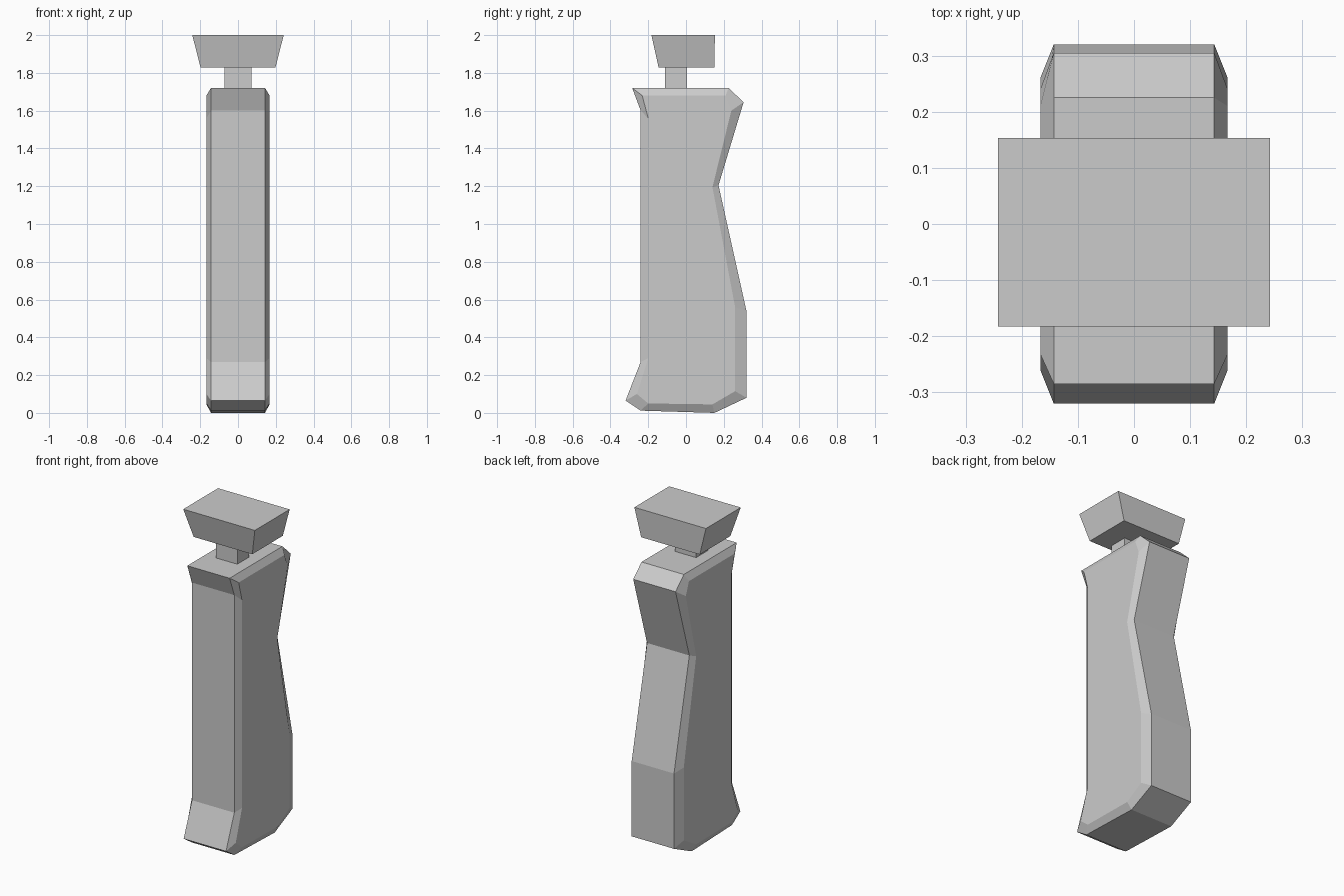
import bpy
import bmesh

cube = bpy.data.objects.get("Cube")
if cube:
    bpy.data.objects.remove(cube, do_unlink=True)

# Single grey material
grey = bpy.data.materials.new("light grey")
grey.use_nodes = True
colour = (0.6, 0.6, 0.6, 1)
grey.diffuse_color = colour
grey.node_tree.nodes["Principled BSDF"].inputs["Base Color"].default_value = colour


def loft(name, rings):
    """Skin a stack of equal-length closed rings and cap both ends."""
    bm = bmesh.new()
    loops = [[bm.verts.new(p) for p in ring] for ring in rings]
    for a, b in zip(loops, loops[1:]):
        for i in range(len(a)):
            j = (i + 1) % len(a)
            bm.faces.new((a[i], a[j], b[j], b[i]))
    bm.faces.new(loops[0])
    bm.faces.new(loops[-1])
    bmesh.ops.recalc_face_normals(bm, faces=bm.faces)
    mesh = bpy.data.meshes.new(name)
    bm.to_mesh(mesh)
    bm.free()
    mesh.materials.append(grey)
    obj = bpy.data.objects.new(name, mesh)
    bpy.context.collection.objects.link(obj)
    return obj


def rect(half_x, y0, y1, z):
    return [(-half_x, y0, z), (half_x, y0, z), (half_x, y1, z), (-half_x, y1, z)]


# Grip: side silhouette and the smaller outline of its flat cheeks, as (y, z)
silhouette = [(-0.285, 1.72), (0.225, 1.72), (0.305, 1.645), (0.172, 1.205),
              (0.32, 0.54), (0.32, 0.08), (0.15, 0.0), (-0.24, 0.012),
              (-0.32, 0.065), (-0.24, 0.27), (-0.24, 1.6)]
cheek = [(-0.232, 1.68), (0.21, 1.68), (0.24, 1.6), (0.14, 1.195),
         (0.26, 0.56), (0.26, 0.115), (0.14, 0.045), (-0.2, 0.05),
         (-0.26, 0.1), (-0.2, 0.29), (-0.2, 1.56)]
sections = [(-0.167, cheek), (-0.143, silhouette), (0.143, silhouette), (0.167, cheek)]
loft("grip", [[(x, y, z) for y, z in outline] for x, outline in sections])

# Stem joining the grip to the cap
loft("stem", [rect(0.072, -0.11, 0.005, z) for z in (1.72, 1.828)])

# Flared cap
loft("cap", [rect(0.198, -0.145, 0.15, 1.828), rect(0.242, -0.183, 0.153, 2.0)])
